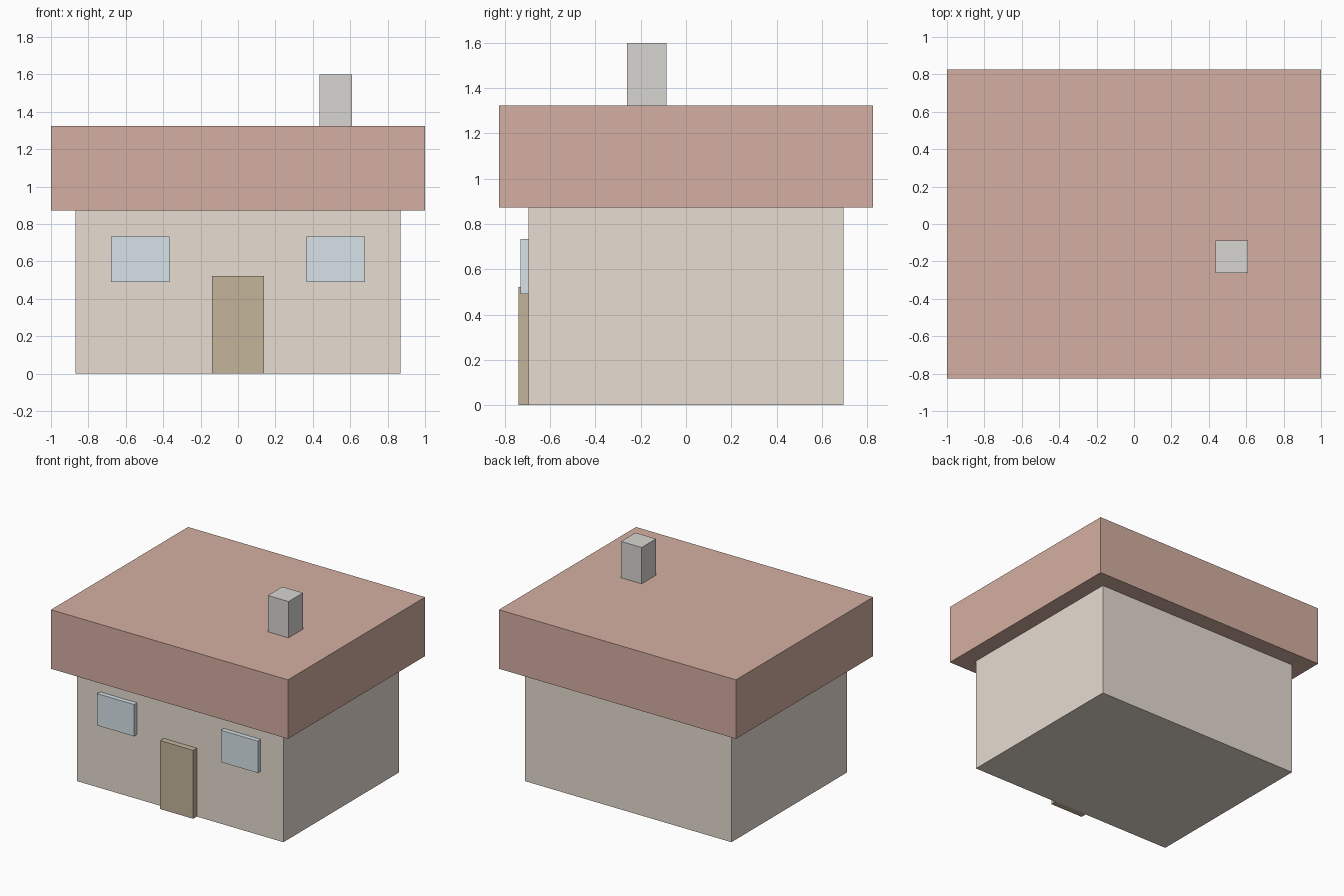
import bpy

if "Cube" in bpy.data.objects:
    bpy.data.objects.remove(bpy.data.objects["Cube"])


def material(name, rgb):
    mat = bpy.data.materials.new(name)
    mat.diffuse_color = (*rgb, 1.0)
    mat.use_nodes = True
    mat.node_tree.nodes["Principled BSDF"].inputs["Base Color"].default_value = mat.diffuse_color
    return mat


def box(name, x, y, z, mat):
    """Axis-aligned box from (min, max) ranges."""
    ranges = (x, y, z)
    centre = [(a + b) / 2 for a, b in ranges]
    bpy.ops.mesh.primitive_cube_add(size=1, location=centre)
    obj = bpy.context.object
    obj.name = name
    obj.scale = [b - a for a, b in ranges]
    bpy.ops.object.transform_apply(location=False, rotation=False, scale=True)
    obj.data.materials.append(mat)
    return obj


plaster = material("plaster", (0.80, 0.72, 0.64))
tile = material("roof_tile", (0.66, 0.43, 0.36))
wood = material("wood", (0.56, 0.46, 0.33))
glass = material("glass", (0.68, 0.77, 0.81))
stone = material("stone", (0.69, 0.67, 0.64))

# House body and overhanging slab roof
box("walls", (-0.87, 0.87), (-0.695, 0.695), (0, 0.873), plaster)
box("roof", (-1, 1), (-0.826, 0.826), (0.873, 1.323), tile)

# Chimney, seated slightly into the roof
box("chimney", (0.435, 0.609), (-0.261, -0.087), (1.31, 1.60), stone)

# Front door and the two windows beside it
box("door", (-0.139, 0.139), (-0.739, -0.69), (0, 0.522), wood)
for side, x in (("left", (-0.678, -0.366)), ("right", (0.366, 0.678))):
    box(f"{side}_window", x, (-0.73, -0.69), (0.49, 0.733), glass)
